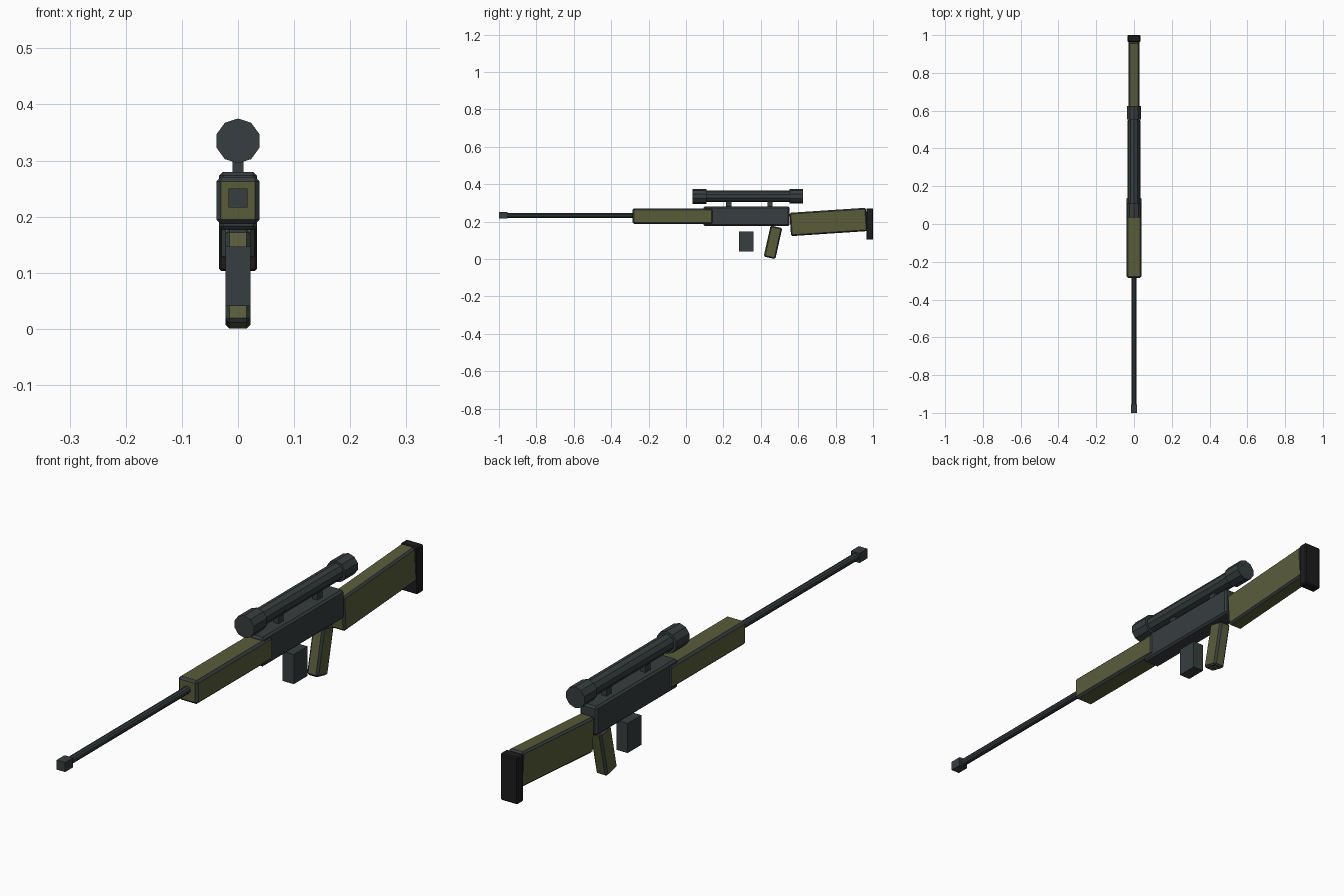
import bpy
import bmesh
from math import radians
from mathutils import Matrix, Vector

default = bpy.data.objects.get("Cube")
if default:
    bpy.data.objects.remove(default, do_unlink=True)


def material(name, rgb):
    mat = bpy.data.materials.new(name)
    mat.use_nodes = True
    color = (*rgb, 1)
    mat.diffuse_color = color
    mat.node_tree.nodes["Principled BSDF"].inputs["Base Color"].default_value = color
    return mat


gunmetal = material("gunmetal", (0.038, 0.047, 0.05))
olive = material("olive", (0.1, 0.108, 0.042))
rubber = material("black rubber", (0.012, 0.012, 0.012))


def finish(name, bm, mats, location, tilt=0):
    mesh = bpy.data.meshes.new(name)
    bm.to_mesh(mesh)
    bm.free()
    for mat in mats:
        mesh.materials.append(mat)
    obj = bpy.data.objects.new(name, mesh)
    obj.location = location
    obj.rotation_euler.x = tilt
    bpy.context.collection.objects.link(obj)
    return obj


def box(name, size, location, mat, bevel=0, edge_mat=None, tilt=0):
    """Box with chamfered edges; the chamfers may take a second material."""
    bm = bmesh.new()
    bmesh.ops.create_cube(bm, size=1, matrix=Matrix.Diagonal(Vector((*size, 1))))
    if bevel:
        bmesh.ops.bevel(bm, geom=bm.edges[:], offset=bevel, segments=1,
                        affect='EDGES')
    bm.normal_update()
    if edge_mat:
        for face in bm.faces:
            face.material_index = int(max(abs(c) for c in face.normal) < 0.95)
    return finish(name, bm, [mat, edge_mat] if edge_mat else [mat], location, tilt)


def tube(name, radius, start, end, height):
    """Ten-sided cylinder along y."""
    bm = bmesh.new()
    bmesh.ops.create_cone(bm, cap_ends=True, segments=10, radius1=radius,
                          radius2=radius, depth=end - start,
                          matrix=Matrix.Rotation(radians(90), 4, 'X'))
    return finish(name, bm, [gunmetal], (0, (start + end) / 2, height))


# Barrel and muzzle
tube("barrel", 0.013, -0.97, -0.2, 0.233)
box("muzzle", (0.034, 0.045, 0.034), (0, -0.9775, 0.233), gunmetal)

# Body
box("handguard", (0.077, 0.43, 0.084), (0, -0.071, 0.229), olive, 0.008, gunmetal)
box("receiver", (0.068, 0.46, 0.104), (0, 0.323, 0.228), gunmetal, 0.007)
box("magazine", (0.044, 0.077, 0.106), (0, 0.322, 0.094), gunmetal)
box("grip", (0.045, 0.064, 0.17), (0, 0.465, 0.089), olive, 0.007, gunmetal, -0.22)

# Shoulder stock
box("stock", (0.058, 0.41, 0.125), (0, 0.762, 0.198), olive, 0.007, gunmetal, 0.066)
box("butt_pad", (0.068, 0.036, 0.168), (0, 0.982, 0.187), rubber, 0.004)

# Scope on two mounts
tube("scope_tube", 0.03, 0.09, 0.58, 0.335)
tube("scope_front_bell", 0.04, 0.035, 0.11, 0.335)
tube("scope_rear_bell", 0.038, 0.553, 0.625, 0.335)
for label, y in (("front", 0.228), ("rear", 0.449)):
    box(label + "_scope_mount", (0.02, 0.028, 0.045), (0, y, 0.296), gunmetal)
